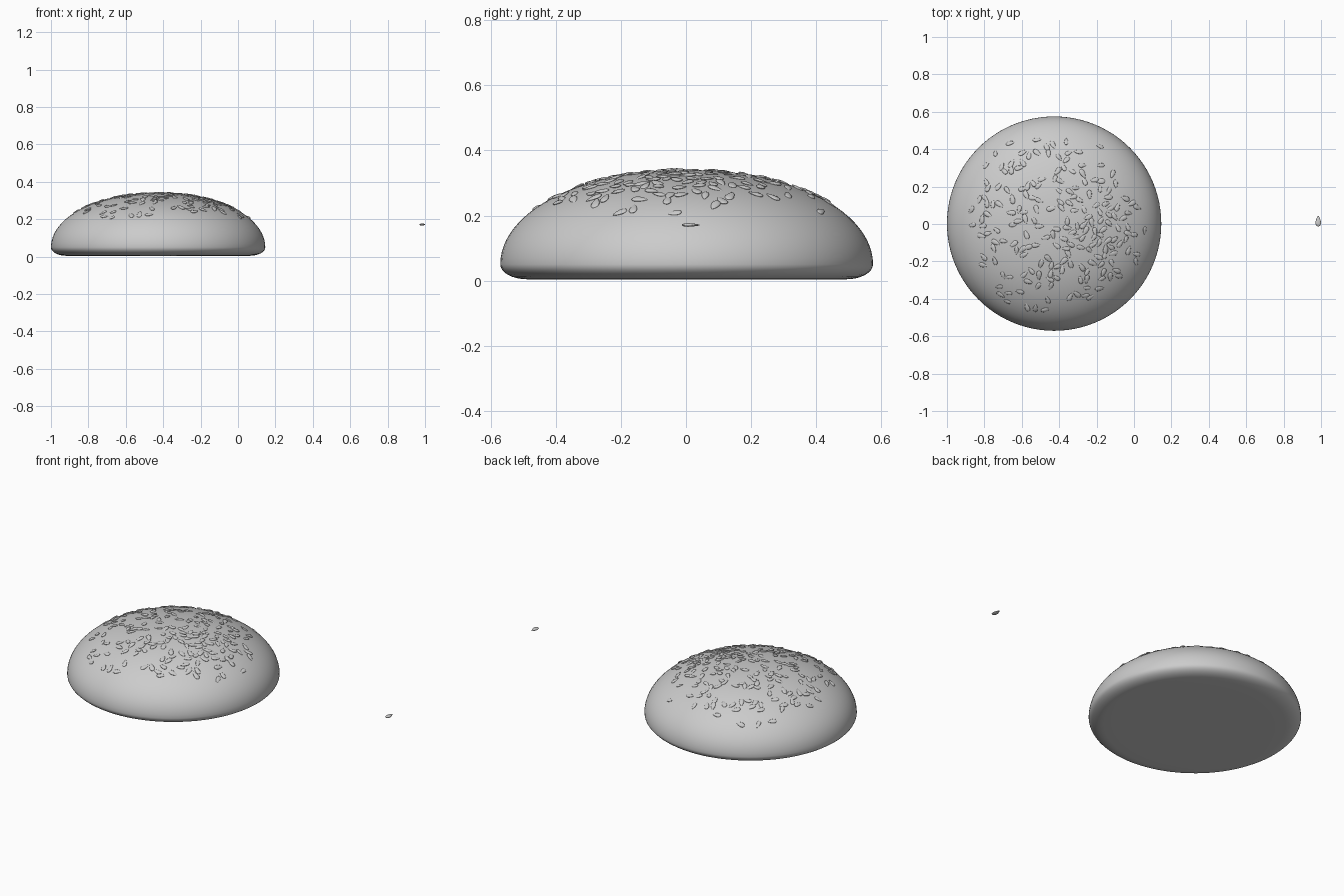
import bpy, bmesh, math, random
from mathutils import Vector, Matrix

if "Cube" in bpy.data.objects:
    bpy.data.objects.remove(bpy.data.objects["Cube"])

random.seed(7)
CX, CY, R = -0.427, 0.002, 0.573     # bun centre and radius
Z0, H, P = 0.05, 0.29, 2.1           # widest level, dome height, dome exponent


def add_object(name, mesh):
    obj = bpy.data.objects.new(name, mesh)
    bpy.context.collection.objects.link(obj)
    return obj


def finish(bm, name):
    bmesh.ops.recalc_face_normals(bm, faces=bm.faces)
    mesh = bpy.data.meshes.new(name)
    bm.to_mesh(mesh)
    bm.free()
    for p in mesh.polygons:
        p.use_smooth = True
    return mesh


# Bun: spun profile with flat base, rounded lower edge and domed top
profile = [(0, 0.003), (0.25, 0.003), (0.42, 0.003)]
for i in range(9):
    a = math.pi / 2 * i / 8
    profile.append((0.49 + (R - 0.49) * math.sin(a), Z0 - (Z0 - 0.004) * math.cos(a)))
for i in range(1, 25):
    a = math.pi / 2 * i / 24
    profile.append((R * max(math.cos(a), 0) ** (2 / P) if i < 24 else 0, Z0 + H * math.sin(a)))
bm = bmesh.new()
vs = [bm.verts.new((r, 0, z)) for r, z in profile]
es = [bm.edges.new(pair) for pair in zip(vs, vs[1:])]
bmesh.ops.spin(bm, geom=vs + es, cent=(0, 0, 0), axis=(0, 0, 1),
               angle=math.tau, steps=96, use_duplicate=False)
bmesh.ops.remove_doubles(bm, verts=bm.verts, dist=1e-5)
bun = add_object("bun_top", finish(bm, "bun_top"))
bun.location = (CX, CY, 0)

# Sesame seed: flattened teardrop pointing along +y
bm = bmesh.new()
bmesh.ops.create_uvsphere(bm, u_segments=14, v_segments=10, radius=1,
                          matrix=Matrix.Rotation(-math.pi / 2, 4, 'X'))
for v in bm.verts:
    y = v.co.y
    taper = 1 - 0.38 * y
    v.co = Vector((v.co.x * 0.0138 * taper, y * 0.028, v.co.z * 0.0052 * taper))
seed_mesh = finish(bm, "sesame_seed")

# Loose seed beside the bun
loose = add_object("loose_seed", seed_mesh)
loose.location = (0.985, 0.015, 0.171)

# Seeds scattered over the dome, lying along its surface
placed = []
while len(placed) < 200:
    r = 0.49 * math.sqrt(random.random())
    if r > 0.43 and random.random() < 0.55:
        continue
    a = random.uniform(0, math.tau)
    z = Z0 + H * math.sqrt(1 - (r / R) ** P)
    pos = Vector((r * math.cos(a), r * math.sin(a), z))
    if any((pos - q).length < 0.03 for q in placed):
        continue
    placed.append(pos)
    slope = P * (r / R) ** (P - 1) / R
    normal = Vector((slope * math.cos(a), slope * math.sin(a), 2 * (z - Z0) / H ** 2)).normalized()
    turn = normal.to_track_quat('Z', 'Y').to_matrix().to_4x4()
    seed = add_object("bun_seed", seed_mesh)
    seed.matrix_world = (Matrix.Translation(pos + Vector((CX, CY, 0)) + normal * 0.001) @ turn
                         @ Matrix.Rotation(random.uniform(0, math.tau), 4, 'Z')
                         @ Matrix.Rotation(random.uniform(-0.12, 0.12), 4, 'X')
                         @ Matrix.Scale(random.uniform(0.75, 0.95), 4))
